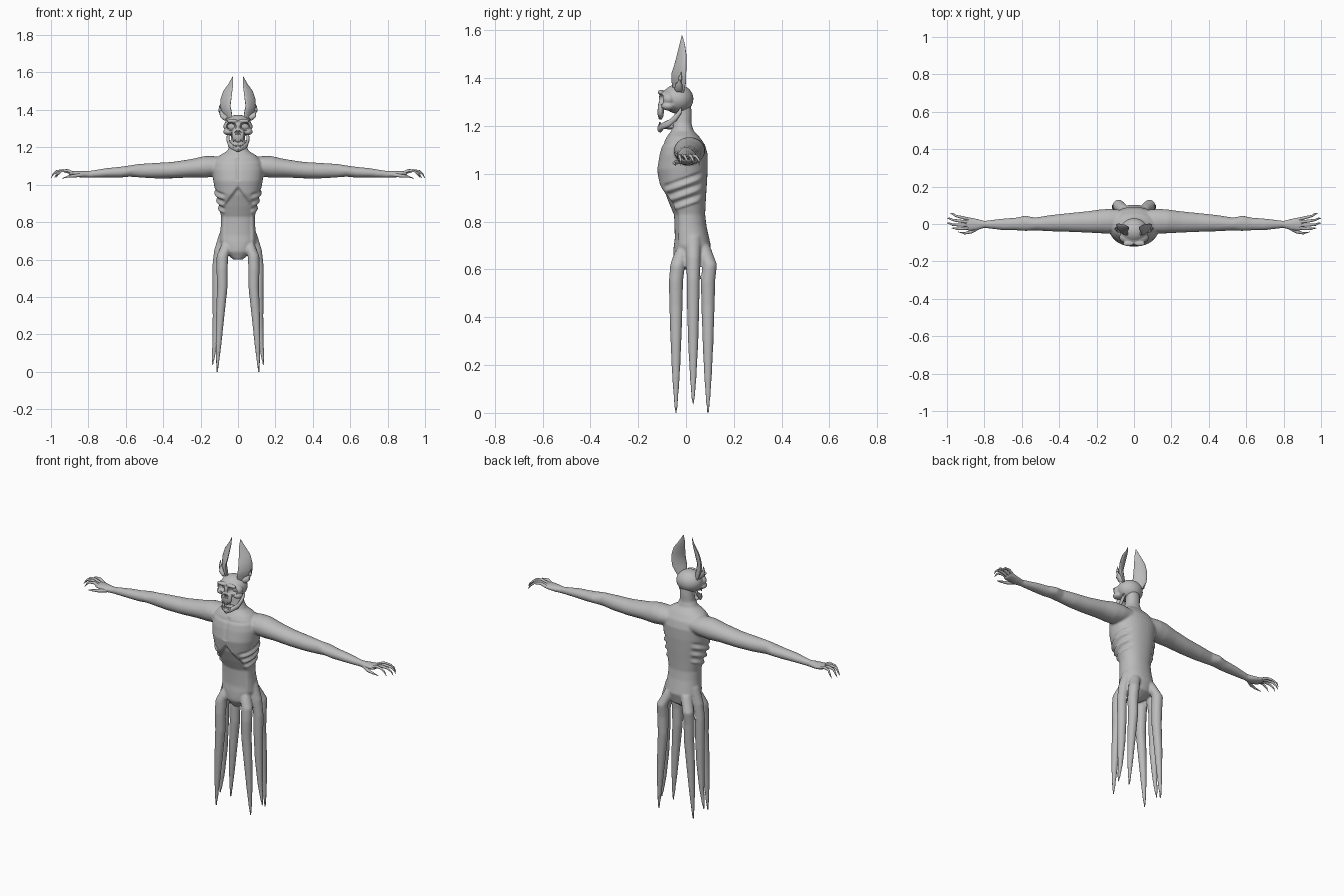
import bpy, bmesh, math
from mathutils import Vector, Matrix

if "Cube" in bpy.data.objects:
    bpy.data.objects.remove(bpy.data.objects["Cube"])

grey = bpy.data.materials.new("plain grey")
grey.diffuse_color = (0.5, 0.5, 0.5, 1)
grey.use_nodes = True
grey.node_tree.nodes["Principled BSDF"].inputs["Base Color"].default_value = grey.diffuse_color


def sweep(bm, rows, n=24, power=2.0):
    """Closed loft through rows of (centre, half axis u, half axis v)."""
    rings = []
    for c, u, v in rows:
        ring = []
        for i in range(n):
            a = 2 * math.pi * i / n
            k = [math.copysign(abs(t) ** (2 / power), t) for t in (math.cos(a), math.sin(a))]
            ring.append(bm.verts.new(Vector(c) + Vector(u) * k[0] + Vector(v) * k[1]))
        rings.append(ring)
    for r0, r1 in zip(rings, rings[1:]):
        for i in range(n):
            j = (i + 1) % n
            bm.faces.new((r0[i], r0[j], r1[j], r1[i]))
    bm.faces.new(rings[0][::-1])
    bm.faces.new(rings[-1])


def path_tube(bm, pts, radii, n=10):
    """Round tapered tube along a list of points."""
    pts = [Vector(p) for p in pts]
    rows = []
    for i, p in enumerate(pts):
        d = (pts[min(i + 1, len(pts) - 1)] - pts[max(i - 1, 0)]).normalized()
        u = d.cross(Vector((0, 0, 1)) if abs(d.z) < 0.8 else Vector((0, 1, 0))).normalized()
        rows.append((p, u * radii[i], d.cross(u) * radii[i]))
    sweep(bm, rows, n)


def ball(bm, c, r):
    bmesh.ops.create_uvsphere(bm, u_segments=32, v_segments=20, radius=1,
                              matrix=Matrix.Translation(c) @ Matrix.Diagonal((*r, 1)))


def make(name, bm):
    bmesh.ops.recalc_face_normals(bm, faces=bm.faces[:])
    me = bpy.data.meshes.new(name)
    bm.to_mesh(me)
    bm.free()
    me.materials.append(grey)
    ob = bpy.data.objects.new(name, me)
    bpy.context.collection.objects.link(ob)
    return ob


def fuse(ob, voxel, smooth, sculpt):
    """Blend overlapping parts into one skin, then shift its points by a rule."""
    m = ob.modifiers.new("fuse", 'REMESH')
    m.mode, m.voxel_size = 'VOXEL', voxel
    m = ob.modifiers.new("soften", 'SMOOTH')
    m.factor, m.iterations = 0.5, smooth
    dg = bpy.context.evaluated_depsgraph_get()
    me = bpy.data.meshes.new_from_object(ob.evaluated_get(dg))
    ob.modifiers.clear()
    ob.data = me
    me.materials.clear()
    me.materials.append(grey)
    old = [(v.co.copy(), v.normal.copy()) for v in me.vertices]
    flat = [t for co, n in old for t in co + sculpt(co, n)]
    me.vertices.foreach_set("co", flat)
    me.update()


def finish(ob, angle=40):
    bpy.ops.object.select_all(action='DESELECT')
    bpy.context.view_layer.objects.active = ob
    ob.select_set(True)
    bpy.ops.object.shade_smooth_by_angle(angle=math.radians(angle))


def bump(t):
    t = max(0.0, min(1.0, t))
    return t * t * (3 - 2 * t)


# torso and neck: z, centre y, half width, half depth
bm = bmesh.new()
torso = [(.60, .0, .025, .03), (.64, .018, .075, .07), (.70, .022, .10, .082),
         (.78, .012, .092, .074), (.83, .008, .09, .072), (.89, -.003, .105, .086),
         (.95, -.012, .12, .099), (1.02, -.015, .132, .106), (1.08, -.01, .138, .101),
         (1.12, -.01, .13, .09), (1.155, -.012, .10, .068), (1.18, -.015, .058, .047),
         (1.21, -.015, .042, .038), (1.25, -.012, .038, .036), (1.30, -.015, .038, .035)]
sweep(bm, [((0, y, z), (a, 0, 0), (0, b, 0)) for z, y, a, b in torso], 40, 2.2)

# arms: x, centre y, centre z, half depth, half height
arm = [(.06, .015, 1.10, .06, .045), (.13, .015, 1.098, .066, .055), (.18, .014, 1.095, .064, .058),
       (.25, .011, 1.088, .057, .049), (.35, .008, 1.078, .05, .044), (.45, .004, 1.075, .043, .041),
       (.53, .0, 1.075, .034, .036), (.58, .004, 1.073, .041, .03), (.63, .0, 1.067, .034, .029),
       (.70, -.002, 1.064, .031, .025), (.80, -.002, 1.055, .019, .018), (.84, -.003, 1.056, .031, .018),
       (.88, .0, 1.06, .037, .014), (.905, .0, 1.062, .034, .009)]
# legs: z, x, y, radius
front_leg = [(.70, .05, -.01, .03), (.62, .083, -.035, .031), (.55, .085, -.042, .03), (.45, .084, -.042, .028),
             (.30, .095, -.042, .023), (.15, .104, -.042, .016), (.05, .109, -.042, .009), (-.008, .111, -.042, .004)]
side_leg = [(.74, .065, .03, .035), (.65, .098, .03, .03), (.56, .111, .03, .027), (.45, .111, .03, .026),
            (.30, .114, .03, .022), (.15, .123, .03, .014), (.08, .131, .03, .009), (.032, .137, .03, .004)]
back_leg = [(z, x, y + .134 if z < .65 else .07, r) for z, x, y, r in front_leg]
for s in (1, -1):
    sweep(bm, [((s * x, y, z), (0, a, 0), (0, 0, b)) for x, y, z, a, b in arm])
    for leg in (front_leg, side_leg, back_leg):
        sweep(bm, [((s * x, y, z), (r, 0, 0), (0, r, 0)) for z, x, y, r in leg], 16)


def body_detail(co, n):
    """Hollow belly under the rib arch, slanted ribs, chest creases."""
    x, y, z = co
    d = Vector((0, 0, max(0, -z)))
    if abs(x) < .15 and y < 0 and .62 < z < 1.0:
        half = .085 * min(1, (1.0 - z) / .11)
        d.y += .014 * bump((half - abs(x)) / .022) * bump((z - .64) / .1) * max(0, -n.y)
    rib = z - .35 * y
    if .06 < abs(x) < .16 and .86 < rib < .99 and y < .08:
        fade = bump((abs(x) - .06) / .03) * bump((.08 - y) / .04)
        d += n * .006 * fade * math.sin((rib - .86) / .13 * 6 * math.pi)
    if abs(x) < .13 and y < -.03 and 1.02 < z < 1.14:
        crease = math.exp(-(x / .01) ** 2) * .005 + math.exp(-((z - 1.125) / .008) ** 2) * .004
        d.y += crease * max(0, -n.y)
    return d


body = make("body", bm)
fuse(body, .006, 4, body_detail)
finish(body, 60)

# fingers and thumbs, thin and hooked
bm = bmesh.new()
for s in (1, -1):
    for y0, y1, tx, ty in ((.026, .043, .982, .055), (.01, .022, 1.0, .03),
                           (-.007, -.004, 1.0, .005), (-.022, -.026, .975, -.022)):
        path_tube(bm, [(s * .885, y0, 1.062), (s * (tx - .065), (y0 + y1) / 2, 1.076),
                       (s * (tx - .03), y1, 1.072), (s * (tx - .012), ty, 1.055), (s * tx, ty, 1.036)],
                  (.009, .008, .006, .0045, .001))
    path_tube(bm, [(s * .835, -.02, 1.052), (s * .87, -.042, 1.048), (s * .905, -.05, 1.045),
                   (s * .94, -.042, 1.034)], (.011, .009, .006, .001))
finish(make("fingers", bm), 60)

# skull: cranium, mask, thin muzzle, cheekbones, brows
bm = bmesh.new()
ball(bm, (0, -.035, 1.313), (.074, .066, .061))
ball(bm, (0, -.072, 1.312), (.078, .042, .042))
ball(bm, (0, -.106, 1.265), (.034, .014, .04))
for s in (1, -1):
    ball(bm, (s * .052, -.075, 1.283), (.026, .028, .018))
    ball(bm, (s * .03, -.105, 1.34), (.03, .013, .011))


def skull_detail(co, n):
    """Eye sockets and nose holes pressed into the face."""
    x, y, z = abs(co.x), co.y, co.z
    d = Vector((0, 0, 0))
    if y < -.06 and n.y < .2:
        eye = math.hypot((x - .036) / .025, (z - 1.312) / .021)
        nose = math.hypot((x - .008) / .007, (z - 1.277) / .012)
        d.y = .032 * bump((1.05 - eye) / .25) + .01 * bump((1.1 - nose) / .5)
    return d


skull = make("skull", bm)
fuse(skull, .004, 2, skull_detail)
finish(skull)

# jaw: a pointed hoop hung below the skull
bm = bmesh.new()
hoop = [(.052, -.02, 1.265, .008, .014), (.053, -.04, 1.238, .008, .016), (.046, -.068, 1.213, .008, .015),
        (.026, -.098, 1.199, .01, .014), (0, -.108, 1.190, .012, .017)]
hoop += [(-x, y, z, a, b) for x, y, z, a, b in hoop[-2::-1]]
rows = []
for i, (x, y, z, a, b) in enumerate(hoop):
    p, q = hoop[max(i - 1, 0)], hoop[min(i + 1, len(hoop) - 1)]
    d = Vector((q[0] - p[0], q[1] - p[1], 0)).normalized()
    rows.append(((x, y, z), Vector((-d.y, d.x, 0)) * a, (0, 0, b)))
sweep(bm, rows, 16)
ball(bm, (0, -.07, 1.196), (.03, .035, .01))
finish(make("jaw", bm))

# teeth along the jaw and the muzzle
bm = bmesh.new()
for x in (-.024, -.012, 0, .012, .024):
    y = -.111 + 6 * x * x
    path_tube(bm, [(x, y, 1.2), (x, y, 1.216)], (.005, .002), 6)
    path_tube(bm, [(x, y - .001, 1.245), (x, y - .001, 1.228)], (.006, .002), 6)
finish(make("teeth", bm))

# horns: twisted blades; z, outer x, inner x, outer y, inner y
blade = [(1.34, .066, .03, -.01, -.05), (1.385, .088, .034, .0, -.06), (1.42, .094, .042, .0, -.06),
         (1.46, .092, .036, .0, -.046), (1.50, .079, .031, .0, -.036), (1.54, .05, .026, -.005, -.027),
         (1.578, .029, .027, -.015, -.018)]
for side, s in (("left", 1), ("right", -1)):
    bm = bmesh.new()
    rows = []
    for z, xo, xi, yo, yi in blade:
        u = Vector((s * (xo - xi) / 2, (yo - yi) / 2, 0))
        w = Vector((-u.y, u.x, 0)) * .32
        rows.append(((s * (xo + xi) / 2, (yo + yi) / 2, z), u, w))
    sweep(bm, rows, 16)
    # side spike at the horn base
    path_tube(bm, [(s * .062, -.03, 1.355), (s * .085, -.03, 1.372), (s * .096, -.025, 1.395),
                   (s * .1, -.02, 1.425)], (.018, .015, .009, .001))
    finish(make(side + "_horn", bm), 50)
